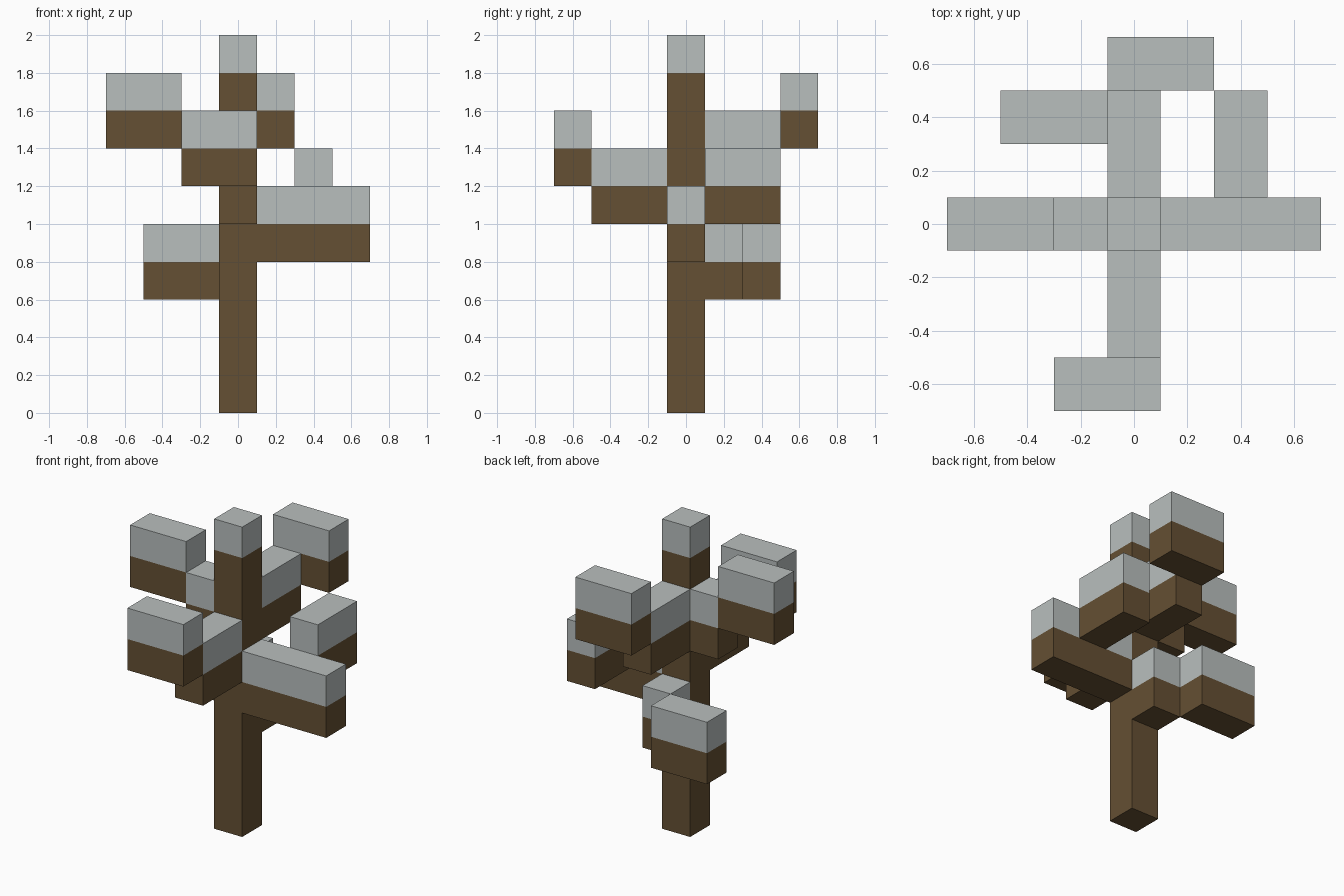
import bpy
import bmesh
from mathutils import Vector

cube = bpy.data.objects.get("Cube")
if cube:
    bpy.data.objects.remove(cube, do_unlink=True)


def make_material(name, color):
    mat = bpy.data.materials.new(name)
    mat.use_nodes = True
    mat.diffuse_color = color
    mat.node_tree.nodes["Principled BSDF"].inputs["Base Color"].default_value = color
    return mat


bark = make_material("brown_bark", (0.13, 0.08, 0.033, 1))
snow = make_material("pale_grey_snow", (0.485, 0.52, 0.515, 1))
CAP = 0.2  # depth of the snow on every block


def snowy_block(name, x, y, z):
    """Box spanning the given ranges, cut so that its top layer is snow."""
    lo, hi = Vector((x[0], y[0], z[0])), Vector((x[1], y[1], z[1]))
    bm = bmesh.new()
    bmesh.ops.create_cube(bm, size=1)
    bmesh.ops.scale(bm, vec=hi - lo, verts=bm.verts)
    bmesh.ops.translate(bm, vec=(lo + hi) / 2, verts=bm.verts)
    snow_line = z[1] - CAP
    bmesh.ops.bisect_plane(bm, geom=bm.verts[:] + bm.edges[:] + bm.faces[:],
                           plane_co=(0, 0, snow_line), plane_no=(0, 0, 1))
    for face in bm.faces:
        face.material_index = int(face.calc_center_median().z > snow_line)
    mesh = bpy.data.meshes.new(name)
    bm.to_mesh(mesh)
    bm.free()
    mesh.materials.append(bark)
    mesh.materials.append(snow)
    bpy.context.collection.objects.link(bpy.data.objects.new(name, mesh))


MID = (-0.1, 0.1)  # width of the trunk

# Trunk
snowy_block("trunk", MID, MID, (0, 2))

# Branches: name, x range, y range, base height
branches = [
    ("left_branch", (0.1, 0.7), MID, 0.8),
    ("left_branch_tip", (0.3, 0.5), (0.1, 0.5), 1.0),
    ("right_branch", (-0.3, -0.1), MID, 1.2),
    ("right_branch_tip", (-0.7, -0.3), MID, 1.4),
    ("front_branch", MID, (-0.5, -0.1), 1.0),
    ("front_branch_tip", (-0.3, 0.1), (-0.7, -0.5), 1.2),
    ("back_branch", MID, (0.1, 0.5), 1.2),
    ("back_branch_tip", (-0.1, 0.3), (0.5, 0.7), 1.4),
    ("low_back_branch", MID, (0.1, 0.3), 0.6),
    ("low_back_branch_tip", (-0.5, -0.1), (0.3, 0.5), 0.6),
]
for name, x, y, base in branches:
    snowy_block(name, x, y, (base, base + 2 * CAP))
